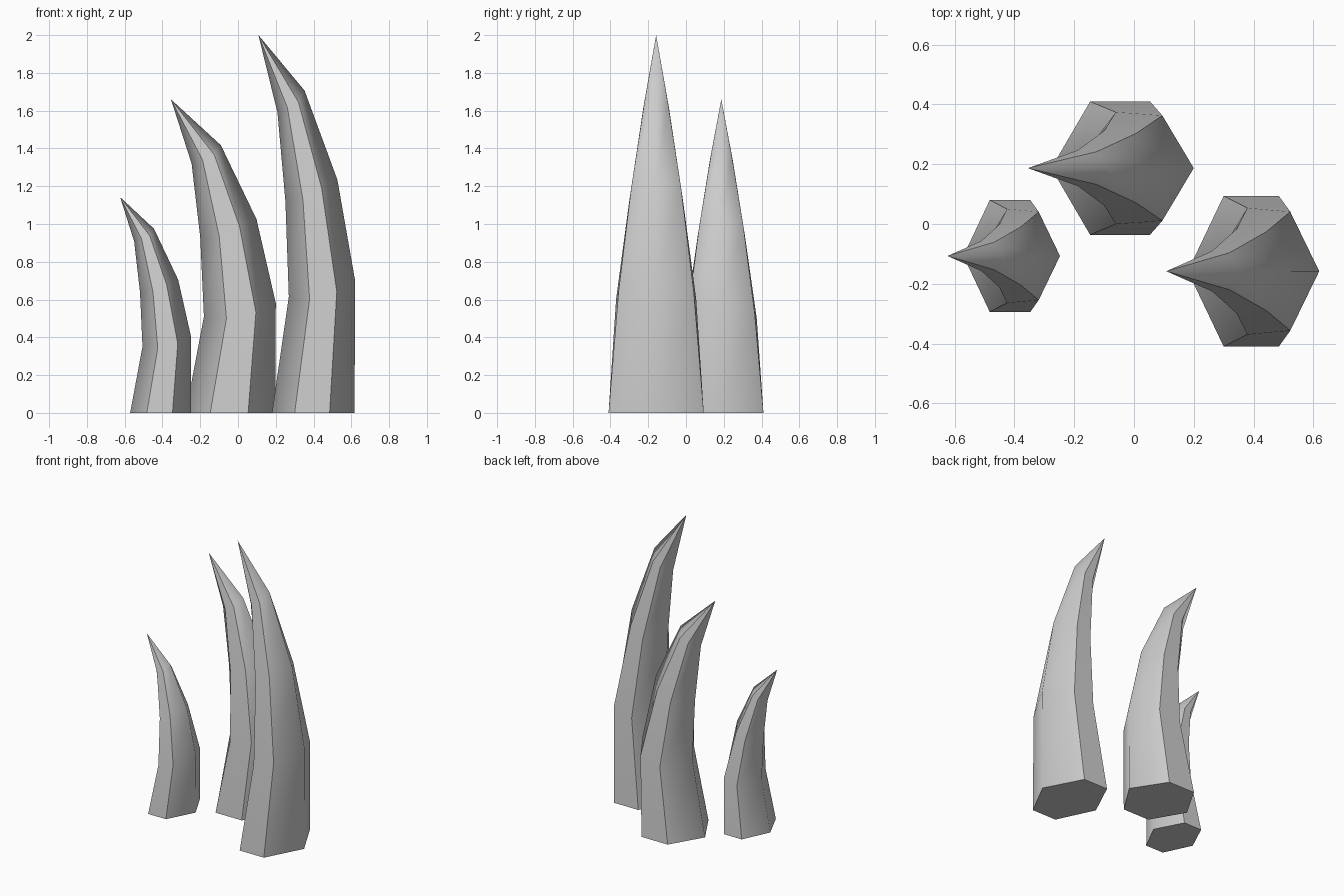
import bpy, bmesh

if "Cube" in bpy.data.objects:
    bpy.data.objects.remove(bpy.data.objects["Cube"])

# Spike template, tip at x=0: each ring is left, inner, outer, right (x, half depth, z)
RINGS = [
    [(0.072, 0, 0), (0.192, 0.252, 0), (0.377, 0.252, 0), (0.509, 0, 0)],
    [(0.161, 0, 0.615), (0.271, 0.212, 0.602), (0.415, 0.199, 0.642), (0.512, 0, 0.70)],
    [(0.143, 0, 1.12), (0.236, 0.142, 1.125), (0.335, 0.132, 1.19), (0.418, 0, 1.235)],
    [(0.101, 0, 1.59), (0.154, 0.068, 1.615), (0.212, 0.062, 1.645), (0.244, 0, 1.707)],
]


def make_spike(name, tip, scale):
    sx, sy, sz = scale
    bm = bmesh.new()

    def vert(x, y, z):
        return bm.verts.new((tip[0] + x * sx, tip[1] + y * sy, z * sz))

    # hexagonal rings, counter-clockwise seen from above
    loops = []
    for l, i, o, r in RINGS:
        pts = [l, (i[0], -i[1], i[2]), (o[0], -o[1], o[2]), r, o, i]
        loops.append([vert(*p) for p in pts])
    top = vert(0, 0, 2.0)

    bm.faces.new(loops[0][::-1])
    for a, b in zip(loops, loops[1:]):
        for k in range(6):
            n = (k + 1) % 6
            bm.faces.new((a[k], a[n], b[n], b[k]))
    for k in range(6):
        bm.faces.new((loops[-1][k], loops[-1][(k + 1) % 6], top))

    # smooth sides with crisp corner ridges and base rim
    for f in bm.faces:
        f.smooth = True
    for k in range(6):
        bm.edges.get((loops[0][k], loops[0][(k + 1) % 6])).smooth = False
    for k in (1, 2, 4, 5):
        column = [lp[k] for lp in loops] + [top]
        for a, b in zip(column, column[1:]):
            bm.edges.get((a, b)).smooth = False

    bmesh.ops.recalc_face_normals(bm, faces=bm.faces)
    mesh = bpy.data.meshes.new(name)
    bm.to_mesh(mesh)
    bm.free()
    obj = bpy.data.objects.new(name, mesh)
    bpy.context.collection.objects.link(obj)


make_spike("large_spike", (0.108, -0.158), (1.0, 1.0, 1.0))
make_spike("medium_spike", (-0.355, 0.187), (1.084, 0.885, 0.83))
make_spike("small_spike", (-0.624, -0.107), (0.735, 0.742, 0.571))
